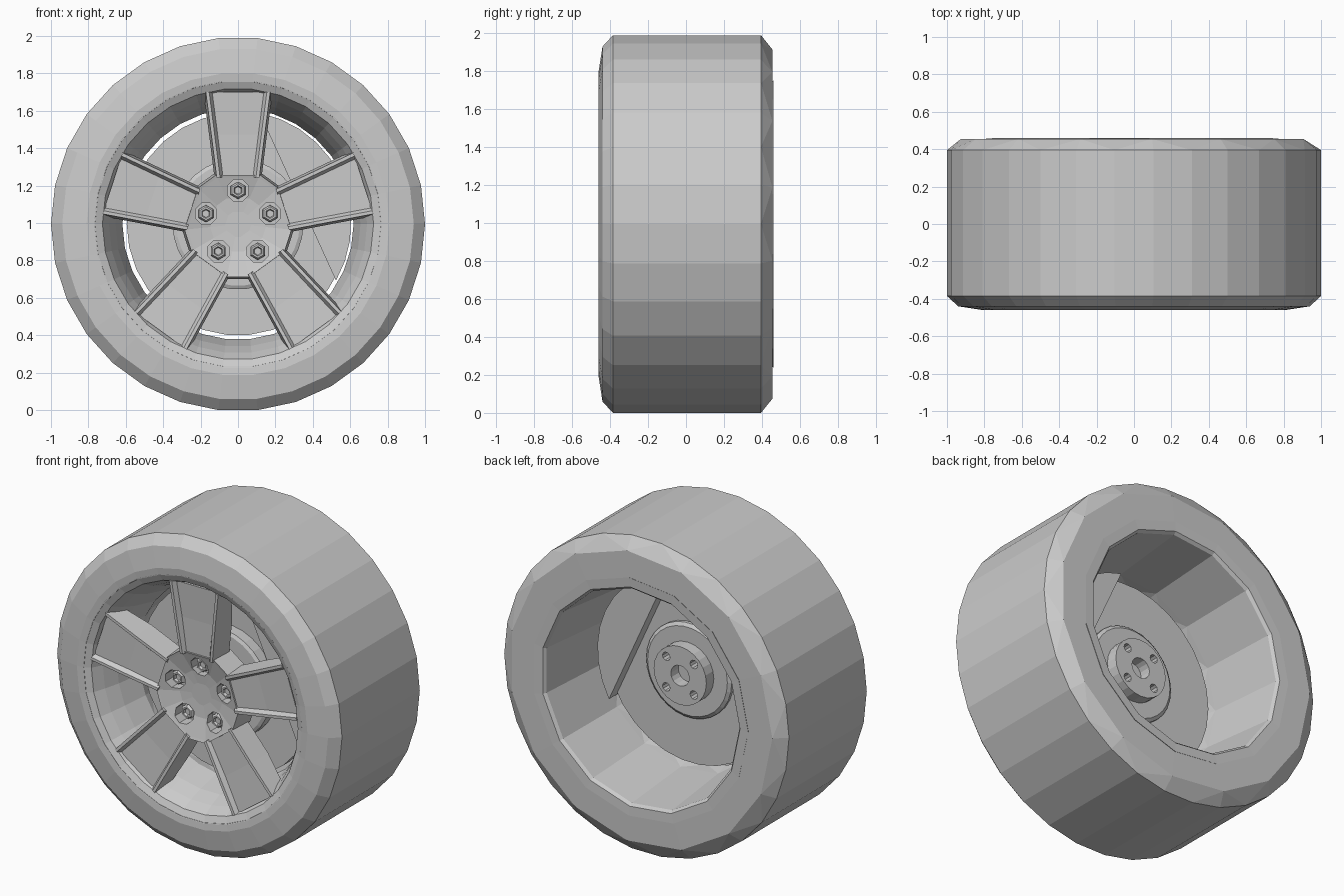
import bpy, bmesh, math
from mathutils import Vector, Matrix

cube = bpy.data.objects.get("Cube")
if cube:
    bpy.data.objects.remove(cube, do_unlink=True)

Z0 = math.cos(math.radians(6))   # axle height: the tread rests on a flat
grey = bpy.data.materials.new("plain_grey")
grey.use_nodes = True
grey.diffuse_color = (0.6, 0.6, 0.6, 1)
grey.node_tree.nodes["Principled BSDF"].inputs["Base Color"].default_value = (0.6, 0.6, 0.6, 1)


def finish(name, bm):
    """Clean a mesh, lift it to the axle and link it."""
    bmesh.ops.remove_doubles(bm, verts=bm.verts, dist=0.0005)
    bmesh.ops.recalc_face_normals(bm, faces=bm.faces)
    bmesh.ops.translate(bm, verts=bm.verts, vec=(0, 0, Z0))
    me = bpy.data.meshes.new(name)
    bm.to_mesh(me)
    bm.free()
    me.materials.append(grey)
    ob = bpy.data.objects.new(name, me)
    bpy.context.collection.objects.link(ob)
    return ob


def point(r, deg, y):
    a = math.radians(deg)
    return Vector((r * math.cos(a), y, r * math.sin(a)))


def lathe(name, profile, sides, closed=True):
    """Spin (radius, y[, sides]) points about the axle; rings may halve their sides."""
    bm = bmesh.new()
    rings = []
    for p in profile:
        n = p[2] if len(p) > 2 else sides
        rings.append([bm.verts.new(point(p[0], 12 + 360 * i / n, p[1])) for i in range(n)])
    pairs = list(zip(rings, rings[1:]))
    if closed:
        pairs.append((rings[-1], rings[0]))
    for a, b in pairs:
        if len(a) < len(b):
            a, b = b, a
        n, m = len(a), len(b)
        for j in range(m):
            k = (j + 1) % m
            if n == m:
                bm.faces.new((a[j], a[k], b[k], b[j]))
            else:
                mid = a[2 * j + 1]
                bm.faces.new((a[2 * j], mid, b[j]))
                bm.faces.new((mid, b[k], b[j]))
                bm.faces.new((mid, a[(2 * j + 2) % n], b[k]))
    return finish(name, bm)


def loft(name, sections, turn=0):
    """Skin matching closed cross-sections, capped at both ends."""
    bm = bmesh.new()
    rot = Matrix.Rotation(math.radians(turn), 3, 'Y')
    loops = [[bm.verts.new(rot @ Vector(p)) for p in s] for s in sections]
    for a, b in zip(loops, loops[1:]):
        for i in range(len(a)):
            k = (i + 1) % len(a)
            bm.faces.new((a[i], a[k], b[k], b[i]))
    bm.faces.new(loops[0])
    bm.faces.new(loops[-1])
    return finish(name, bm)


def prism(name, outline, y0, y1):
    return loft(name, [[(x, y, z) for x, z in outline] for y in (y0, y1)])


def ngon(cx, cz, r, n, start=0):
    return [(cx + r * math.cos(start + math.tau * i / n),
             cz + r * math.sin(start + math.tau * i / n)) for i in range(n)]


def cut(target, cutters):
    """Subtract the cutters and remove them."""
    bpy.context.view_layer.objects.active = target
    for c in cutters:
        c.hide_render = True
        mod = target.modifiers.new("cut", 'BOOLEAN')
        mod.operation = 'DIFFERENCE'
        mod.solver = 'EXACT'
        mod.object = c
        bpy.ops.object.modifier_apply(modifier=mod.name)
        bpy.data.objects.remove(c, do_unlink=True)


# Tyre: flat tread, chamfered shoulders, coarser back wall
lathe("tyre", [(1, -0.385), (0.94, -0.44), (0.81, -0.46), (0.765, -0.455),
               (0.75, -0.4), (0.75, 0.43, 15), (0.755, 0.456, 15), (0.925, 0.455, 15),
               (1, 0.395)], 30)

# Rim barrel: narrows behind the spokes, then widens to the back lip
lathe("rim", [(0.77, -0.456), (0.725, -0.435), (0.69, -0.37), (0.655, -0.28),
              (0.618, -0.12), (0.638, -0.04, 15), (0.685, 0.44, 15), (0.7, 0.458, 15),
              (0.76, 0.461, 15), (0.74, 0.42, 15), (0.745, -0.4)], 30)

# Five dished spokes with a raised rail along each side and drafted flanks
def spoke_section(r, half, front, floor, back):
    side = [(-half - 0.012, back), (-half, front), (-half + 0.018, front), (-half + 0.034, floor)]
    pts = side + [(-x, y) for x, y in reversed(side)]
    return [(x, y, r) for x, y in pts]


for i in range(5):
    loft(f"spoke_{i + 1}", [spoke_section(0.25, 0.114, -0.42, -0.4, -0.27),
                            spoke_section(0.48, 0.143, -0.435, -0.405, -0.28),
                            spoke_section(0.705, 0.172, -0.445, -0.42, -0.33)], 72 * i)

# Hub: ten-sided plate, dished toward the middle
angles = [90 + 72 * i + s for i in range(5) for s in (-24, 24)]
def hub_ring(r, y):
    return [point(r, a, y) for a in angles]


hub = loft("hub", [hub_ring(0.3, -0.25), hub_ring(0.288, -0.41), hub_ring(0.272, -0.405),
                   hub_ring(0.15, -0.372), hub_ring(0.07, -0.366)])

# Lug wells and hexagonal nuts, one in line with each spoke
lugs = [point(0.18, 90 + 72 * i, 0) for i in range(5)]
cut(hub, [prism("lug_cutter", ngon(p.x, p.z, 0.062, 8, math.pi / 8), -0.5, -0.32) for p in lugs])
for i, p in enumerate(lugs):
    loft(f"lug_nut_{i + 1}", [[(x, y, z) for x, z in ngon(p.x, p.z, r, 6, math.pi / 6)]
                              for r, y in ((0.046, -0.315), (0.046, -0.35),
                                           (0.036, -0.365), (0.026, -0.365), (0.02, -0.35))])

# Brake disc with a raised hat on the front and a step on the back
lathe("brake_disc", [(0, -0.19), (0.33, -0.19), (0.35, -0.18), (0.35, -0.11),
                     (0.595, -0.11), (0.595, -0.05), (0.3, -0.05), (0.3, -0.03),
                     (0.28, -0.015), (0, -0.015)], 30, closed=False)

# Caliper: a circular segment over one side of the disc
start, end = math.radians(-30), math.radians(79)
arc = [(0.605 * math.cos(start + (end - start) * i / 10),
        0.605 * math.sin(start + (end - start) * i / 10)) for i in range(11)]
prism("caliper", arc, -0.13, 0.025)

# Axle mount with a centre bore and four bolt holes
mount = prism("axle_mount", ngon(0, 0, 0.185, 24), -0.05, 0.06)
holes = [prism("bore_cutter", ngon(0, 0, 0.065, 16), -0.03, 0.15)]
for i in range(4):
    p = point(0.137, 45 + 90 * i, 0)
    holes.append(prism("bolt_cutter", ngon(p.x, p.z, 0.027, 10), -0.01, 0.15))
cut(mount, holes)

# Connecting boss between disc and hub
prism("hub_boss", ngon(0, 0, 0.2, 24), -0.27, -0.17)
